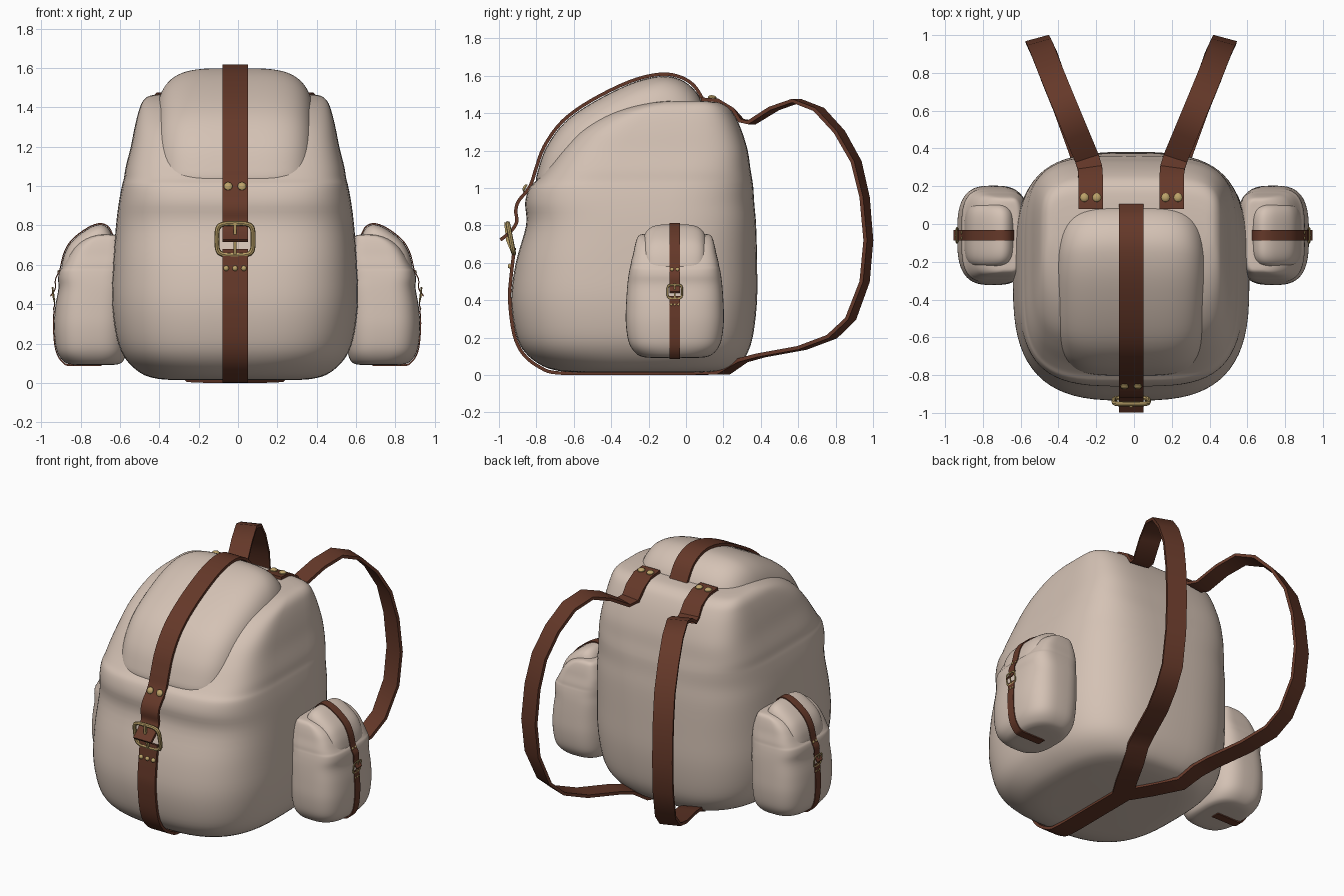
import bpy, bmesh, math
from mathutils import Vector

if "Cube" in bpy.data.objects:
    bpy.data.objects.remove(bpy.data.objects["Cube"])

def material(name, rgb):
    m = bpy.data.materials.new(name)
    m.diffuse_color = (*rgb, 1)
    m.use_nodes = True
    m.node_tree.nodes["Principled BSDF"].inputs["Base Color"].default_value = m.diffuse_color
    return m

CANVAS = material("canvas", (0.66, 0.54, 0.46))
LEATHER = material("leather", (0.13, 0.04, 0.022))
BRASS = material("brass", (0.5, 0.36, 0.14))

def skin(name, rows, mat, place, cyclic=False):
    """Join rings of points into a closed, smooth skin."""
    bm = bmesh.new()
    rings = [[bm.verts.new(place(Vector(p))) for p in r] for r in rows]
    n = len(rings[0])
    pairs = list(zip(rings, rings[1:])) + ([(rings[-1], rings[0])] if cyclic else [])
    for a, b in pairs:
        for i in range(n):
            bm.faces.new((a[i], a[(i + 1) % n], b[(i + 1) % n], b[i]))
    if not cyclic:
        bm.faces.new(rings[0])
        bm.faces.new(rings[-1])
    bmesh.ops.recalc_face_normals(bm, faces=bm.faces)
    me = bpy.data.meshes.new(name)
    bm.to_mesh(me)
    bm.free()
    me.materials.append(mat)
    ob = bpy.data.objects.new(name, me)
    bpy.context.collection.objects.link(ob)

def spline(pts, k=4, closed=False):
    """Catmull-Rom through tuples of any length."""
    n, out = len(pts), []
    get = lambda i: pts[i % n] if closed else pts[max(0, min(n - 1, i))]
    for i in range(n if closed else n - 1):
        q = [get(i + j) for j in (-1, 0, 1, 2)]
        for s in range(k):
            t = s / k
            out.append(tuple(0.5 * (2 * b + (c - a) * t + (2 * a - 5 * b + 4 * c - d) * t * t
                             + (3 * b - a - 3 * c + d) * t ** 3) for a, b, c, d in zip(*q)))
    return out if closed else out + [tuple(pts[-1])]

def spow(v, e):
    return math.copysign(abs(v) ** e, v)

def strap(name, pts, place, width=0.13, thick=0.018, mat=LEATHER):
    """Flat band along (x, y, z, heading of its width in degrees)."""
    rows = []
    for i, p in enumerate(pts):
        t = Vector(pts[min(i + 1, len(pts) - 1)][:3]) - Vector(pts[max(i - 1, 0)][:3])
        a = math.radians(p[3])
        w = Vector((math.cos(a), math.sin(a), 0))
        n = t.cross(w).normalized() * thick / 2
        w *= width / 2
        c = Vector(p[:3])
        rows.append([c - w - n, c + w - n, c + w + n, c - w + n])
    skin(name, rows, mat, place)

def rivet(name, pos, axis, r, place):
    n = Vector(axis).normalized()
    u = Vector((1, 0, 0))
    v = n.cross(u)
    rows = [[Vector(pos) + n * h + (u * math.cos(a) + v * math.sin(a)) * r * k
             for a in (math.tau * i / 14 for i in range(14))]
            for k, h in ((1, 0), (1, 0.006), (0.7, 0.013), (0.3, 0.016))]
    skin(name, rows, BRASS, place)

# (z, front y, back y, half width, squareness) of the sack
SACK = [(0.014, -0.60, 0.13, 0.30, 2.6), (0.022, -0.68, 0.21, 0.40, 2.7), (0.05, -0.77, 0.28, 0.48, 2.8),
        (0.12, -0.86, 0.33, 0.555, 3), (0.22, -0.91, 0.36, 0.60, 3), (0.4, -0.935, 0.38, 0.625, 3),
        (0.6, -0.91, 0.38, 0.62, 3.1), (0.8, -0.855, 0.375, 0.605, 3.3), (0.92, -0.86, 0.365, 0.59, 3.5),
        (1.0, -0.838, 0.36, 0.575, 3.8), (1.04, -0.80, 0.355, 0.565, 4), (1.1, -0.75, 0.345, 0.555, 4.2),
        (1.2, -0.675, 0.33, 0.53, 4.5), (1.3, -0.585, 0.30, 0.51, 4.5), (1.38, -0.46, 0.265, 0.49, 4.5),
        (1.43, -0.33, 0.23, 0.47, 4.5), (1.457, -0.2, 0.18, 0.44, 4.5), (1.465, -0.12, 0.11, 0.40, 4)]
# (y, z) side outline of the stuffed lid
LID = [(0.085, 1.46), (0.03, 1.54), (-0.05, 1.588), (-0.15, 1.597), (-0.3, 1.557), (-0.5, 1.457),
       (-0.65, 1.35), (-0.745, 1.22), (-0.79, 1.1), (-0.80, 1.02), (-0.75, 0.94), (-0.6, 0.9),
       (-0.3, 0.95), (0.0, 1.15), (0.1, 1.35)]
LID_BAND = [(0.098, 1.46), (0.04, 1.55), (-0.045, 1.598), (-0.15, 1.607), (-0.305, 1.567), (-0.508, 1.467),
            (-0.66, 1.357), (-0.757, 1.224), (-0.803, 1.1), (-0.825, 1.03), (-0.85, 0.985), (-0.895, 0.93),
            (-0.91, 0.88), (-0.905, 0.82), (-0.935, 0.77), (-0.992, 0.722)]
FRONT_BAND = [(-0.918, 0.68), (-0.927, 0.6), (-0.938, 0.5), (-0.943, 0.4), (-0.92, 0.22), (-0.868, 0.11),
              (-0.775, 0.038), (-0.68, 0.011), (-0.4, 0.009), (-0.1, 0.009)]

def bag(prefix, place):
    # canvas sack
    rows = []
    for z, f, b, w, n in spline(SACK):
        ring = [math.tau * i / 72 for i in range(72)]
        rows.append([(w * spow(math.cos(a), 2 / n), (f + b) / 2 + (b - f) / 2 * spow(math.sin(a), 2 / n), z)
                     for a in ring])
    skin(prefix + "sack", rows, CANVAS, place)
    # stuffed lid: side outline shrinking towards both ends
    rows, outline, cy, cz = [], spline(LID, 4, True), -0.33, 1.12
    for i in range(41):
        t = -1.5 + 3 * i / 40
        s = math.cos(t) ** 0.5
        rows.append([(0.41 * spow(math.sin(t), 0.5), cy + (y - cy) * s, cz + (z - cz) * s) for y, z in outline])
    skin(prefix + "lid", rows, CANVAS, place)
    # closing straps
    strap(prefix + "lid_strap", [(0, y, z, 0) for y, z in spline(LID_BAND)], place)
    strap(prefix + "front_strap", [(0, y, z, 0) for y, z in spline(FRONT_BAND)], place)
    # buckle frame and prong
    rows = []
    for i in range(40):
        a = math.tau * i / 40
        p = Vector((0.092 * spow(math.cos(a), 0.45), 0, 0.08 * spow(math.sin(a), 0.45)))
        o = p.normalized()
        p += Vector((0, -0.937 - 0.2 * p.z, 0.73))
        rows.append([p + (o * math.cos(b) + Vector((0, math.sin(b), 0))) * 0.013
                     for b in (math.tau * j / 8 for j in range(8))])
    skin(prefix + "buckle", rows, BRASS, place, True)
    strap(prefix + "buckle_prong", [(0, -0.925, 0.65, 0), (0, -0.955, 0.72, 0), (0, -0.965, 0.815, 0)],
          place, 0.016, 0.014, BRASS)
    # rivets
    for i, x in enumerate((-0.035, 0.035)):
        rivet(f"{prefix}lid_rivet_{i}", (x, -0.856, 0.998), (0, -0.9, 0.45), 0.022, place)
    for i, x in enumerate((-0.045, 0, 0.045)):
        rivet(f"{prefix}front_rivet_{i}", (x, -0.937, 0.582), (0, -1, 0), 0.014, place)

main = lambda p: Vector((p.x - 0.015, p.y, p.z))
bag("main_", main)

# side pockets: small, shallower bags turned outwards
for s, side in ((1, "right"), (-1, "left")):
    def pocket(p, s=s):
        return Vector((s * (0.66 - 0.29 * p.y) - 0.005, -0.06 + s * 0.42 * p.x,
                       0.085 + 0.45 * p.z + 0.033 * math.sin(math.pi * p.z / 1.61)))
    bag(side + "_pocket_", pocket)

# shoulder straps with rivets, meeting under the sack
SHOULDER = [(0.215, 0.08, 1.474, 0), (0.215, 0.17, 1.468, 0), (0.215, 0.25, 1.42, 0), (0.218, 0.295, 1.36, -8),
            (0.235, 0.35, 1.35, -18), (0.285, 0.47, 1.425, -21), (0.335, 0.59, 1.467, -21),
            (0.385, 0.71, 1.42, -21), (0.43, 0.82, 1.3, -20), (0.465, 0.91, 1.14, -18), (0.485, 0.955, 0.95, -16),
            (0.495, 0.975, 0.72, -15), (0.485, 0.955, 0.5, -16), (0.45, 0.88, 0.3, -19), (0.415, 0.78, 0.205, -21),
            (0.35, 0.62, 0.145, -21), (0.27, 0.4, 0.105, -21), (0.235, 0.3, 0.078, -24), (0.19, 0.2, 0.014, -32),
            (0.09, 0.02, 0.01, -32), (0.0, -0.13, 0.01, -15)]
for s, side in ((1, "right"), (-1, "left")):
    strap(side + "_shoulder_strap", [(s * x, y, z, s * a) for x, y, z, a in SHOULDER], main, 0.13, 0.02)
    for i, dx in enumerate((-0.033, 0.033)):
        rivet(f"{side}_shoulder_rivet_{i}", (s * 0.215 + dx, 0.14, 1.48), (0, 0.1, 1), 0.023, main)

bpy.ops.object.select_all(action='SELECT')
bpy.context.view_layer.objects.active = bpy.context.selected_objects[0]
bpy.ops.object.shade_smooth_by_angle(angle=math.radians(40))
